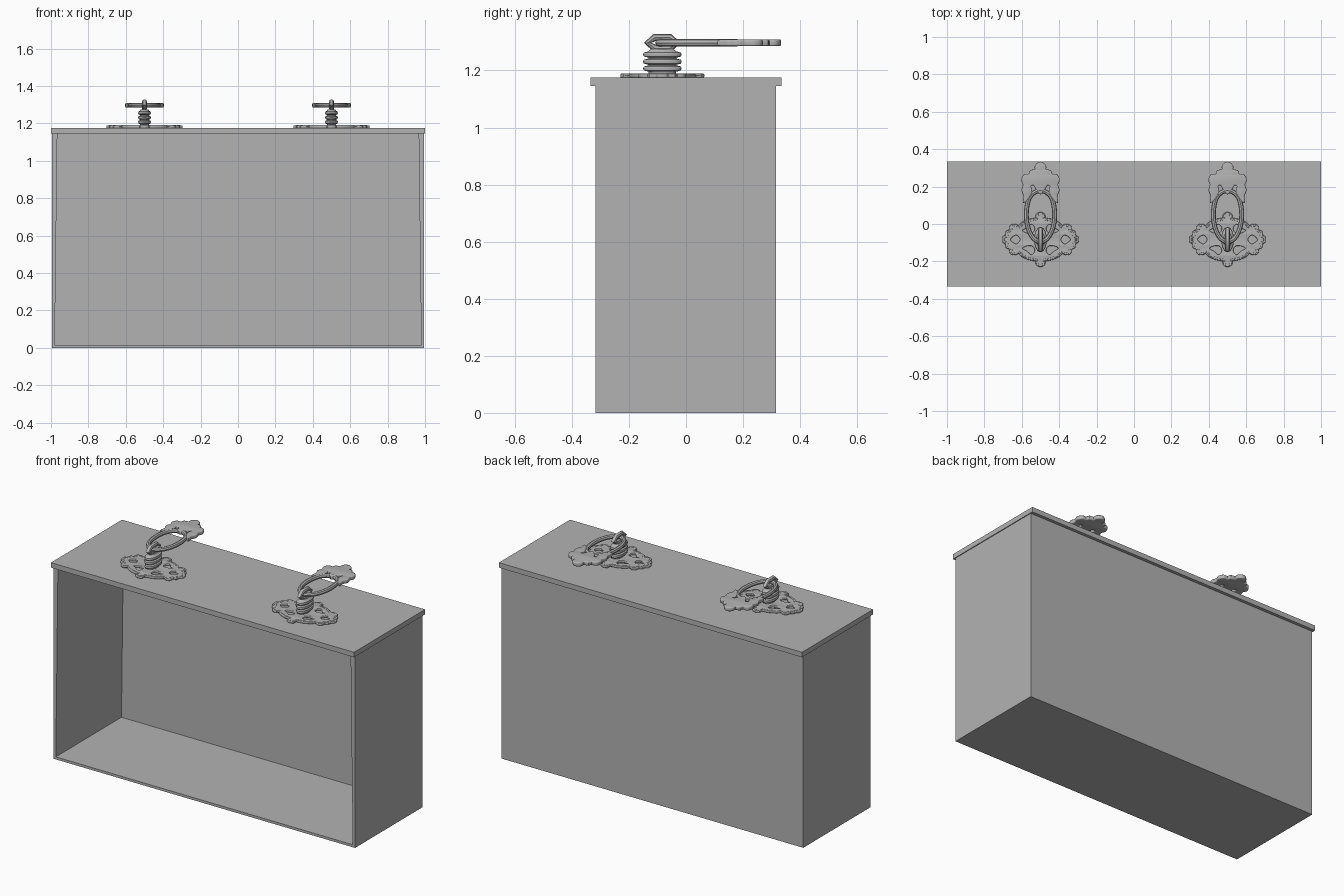
import bpy, bmesh, math

cube = bpy.data.objects.get("Cube")
if cube:
    bpy.data.objects.remove(cube, do_unlink=True)

grey = bpy.data.materials.new("plain grey")
grey.use_nodes = True
COLOUR = (0.45, 0.45, 0.45, 1)
grey.diffuse_color = COLOUR
grey.node_tree.nodes["Principled BSDF"].inputs["Base Color"].default_value = COLOUR


def add_mesh(name, bm):
    bmesh.ops.recalc_face_normals(bm, faces=bm.faces)
    mesh = bpy.data.meshes.new(name)
    bm.to_mesh(mesh)
    bm.free()
    mesh.materials.append(grey)
    obj = bpy.data.objects.new(name, mesh)
    bpy.context.collection.objects.link(obj)
    return obj


def smooth(obj):
    bpy.ops.object.select_all(action='DESELECT')
    obj.select_set(True)
    bpy.context.view_layer.objects.active = obj
    bpy.ops.object.shade_smooth_by_angle(angle=math.radians(40))


def box(name, x0, x1, y0, y1, z0, z1):
    bm = bmesh.new()
    bmesh.ops.create_cube(bm, size=1)
    for v in bm.verts:
        v.co = (x1 if v.co.x > 0 else x0, y1 if v.co.y > 0 else y0, z1 if v.co.z > 0 else z0)
    return add_mesh(name, bm)


def curve_part(name, loops, place, extrude=0, bevel=0, flat=True, rounding=2):
    """Closed loops, as a filled plate with holes or as a round bar."""
    curve = bpy.data.curves.new(name, 'CURVE')
    curve.dimensions = '2D' if flat else '3D'
    curve.fill_mode = 'BOTH' if flat else 'FULL'
    curve.extrude, curve.bevel_depth = extrude, bevel
    curve.bevel_resolution = rounding
    for loop in loops:
        spline = curve.splines.new('POLY')
        spline.points.add(len(loop) - 1)
        for point, co in zip(spline.points, loop):
            point.co = (*co, 0, 1) if len(co) == 2 else (*co, 1)
        spline.use_cyclic_u = True
    temp = bpy.data.objects.new(name, curve)
    bpy.context.collection.objects.link(temp)
    bpy.context.view_layer.update()
    mesh = bpy.data.meshes.new_from_object(temp.evaluated_get(bpy.context.evaluated_depsgraph_get()))
    bpy.data.objects.remove(temp, do_unlink=True)
    bm = bmesh.new()
    bm.from_mesh(mesh)
    bpy.data.meshes.remove(mesh)
    bmesh.ops.remove_doubles(bm, verts=bm.verts, dist=0.0001)
    obj = add_mesh(name, bm)
    obj.location = place
    smooth(obj)
    return obj


def rounded(points, steps=3):
    """Closed smooth loop through the points."""
    out, n = [], len(points)
    for i in range(n):
        a, b, c, d = (points[(i + k) % n] for k in (-1, 0, 1, 2))
        for s in range(steps):
            t = s / steps
            out.append(tuple(b[k] + 0.5 * t * (c[k] - a[k] + t * (2*a[k] - 5*b[k] + 4*c[k] - d[k]
                       + t * (3*(b[k] - c[k]) + d[k] - a[k]))) for k in (0, 1)))
    return out


def mirrored(half, axis=0):
    """Extend an open outline with its mirror image, without repeating points on the axis."""
    sign = (-1, 1) if axis == 0 else (1, -1)
    return half + [(x * sign[0], y * sign[1]) for x, y in reversed(half)
                   if abs((x, y)[axis]) > 1e-6]


def ellipse(cx, cy, rx, ry, n):
    return [(cx + rx * math.cos(2 * math.pi * i / n), cy + ry * math.sin(2 * math.pi * i / n))
            for i in range(n)]


# Case: floor, back and two side walls that thicken upwards, open at the front
FRONT, BACK, RIM = -0.318, 0.316, 1.147
box("case_floor", -0.995, 0.995, FRONT, BACK, 0, 0.015)
box("case_back", -0.995, 0.995, BACK - 0.015, BACK, 0, RIM)
for side, label in ((-1, "right"), (1, "left")):
    wall = box(label + "_wall", 0.98, 0.995, FRONT, BACK, 0, RIM)
    for v in wall.data.vertices:
        if v.co.z > 1 and v.co.x < 0.99:
            v.co.x = 0.966
        v.co.x *= side
    if side < 0:
        wall.data.flip_normals()

# Overhanging top board
box("top_board", -1, 1, -0.335, 0.335, 1.145, 1.175)

# Ornamental outlines
plate_quarter = [(0.2, 0), (0.198, 0.014), (0.186, 0.02), (0.182, 0.042), (0.165, 0.05), (0.16, 0.072),
                 (0.14, 0.08), (0.12, 0.07), (0.1, 0.088), (0.06, 0.106), (0.022, 0.114),
                 (0.02, 0.134), (0, 0.143)]
plate_half = mirrored(plate_quarter)
plate_edge = rounded(mirrored(plate_half, 1))
petal = [(0.03, 0.045), (0.05, 0.03), (0.085, 0.035), (0.1, 0.05), (0.075, 0.065), (0.05, 0.085), (0.03, 0.07)]
petals = [rounded([(x * a, y * b) for x, y in petal]) for a in (-1, 1) for b in (-1, 1)]
diamonds = [rounded([(s * 0.105, 0), (s * 0.13, 0.028), (s * 0.165, 0), (s * 0.13, -0.028)]) for s in (-1, 1)]

crown_outer = [(0.088, 0.12), (0.084, 0.15), (0.096, 0.18), (0.088, 0.21), (0.097, 0.235), (0.085, 0.26),
               (0.06, 0.262), (0.052, 0.282), (0.026, 0.288), (0.024, 0.312), (0, 0.327)]
crown_inner = [(0, 0.165), (0.018, 0.185), (0.035, 0.212), (0.056, 0.205), (0.05, 0.175), (0.066, 0.14)]
crown = mirrored(crown_outer)
crown_edge = crown + [(-x, y) for x, y in reversed(crown_inner)] + crown_inner[1:]

# Ribbed oval post, as radius and height
ribs = [(0.7, 1.18), (0.7, 1.195)]
for z in (1.207, 1.231, 1.256):
    ribs += [(0.72, z - 0.011), (0.95, z - 0.007), (1, z), (0.95, z + 0.007), (0.72, z + 0.011)]
ribs.append((0.6, 1.275))


def post(name, x, y):
    bm = bmesh.new()
    rings = [[bm.verts.new((px, py, z)) for px, py in ellipse(x, y, 0.034 * r, 0.068 * r, 24)]
             for r, z in ribs]
    for low, high in zip(rings, rings[1:]):
        for i in range(24):
            j = (i + 1) % 24
            bm.faces.new((low[i], low[j], high[j], high[i]))
    bm.faces.new(rings[0])
    bm.faces.new(rings[-1])
    smooth(add_mesh(name, bm))


# Two pull handles
HUB = -0.083
for x, label in ((-0.5, "right_"), (0.5, "left_")):
    curve_part(label + "plate", [plate_edge] + petals + diamonds, (x, HUB, 1.182), 0.003, 0.004)
    rim = [(px * 0.95, py * 0.95) for px, py in plate_edge]
    curve_part(label + "plate_rim", [[(px, py, 0) for px, py in rim]], (x, HUB, 1.184),
               bevel=0.007, flat=False, rounding=1)
    post(label + "post", x, HUB)
    eye = [(0, py, pz) for py, pz in ellipse(0, 0, 0.052, 0.022, 6)]
    curve_part(label + "eye", [eye], (x, HUB, 1.297), bevel=0.013, flat=False)
    loop = [(px, py, 0) for px, py in ellipse(0, 0.05, 0.076, 0.145, 40)]
    # The loop's far end is taken over by the crown
    curve = [p if p[1] < 0.14 else (p[0], 0.14 + (p[1] - 0.14) * 0.7, 0) for p in loop]
    curve_part(label + "ring", [curve], (x, 0, 1.297), bevel=0.013, flat=False)
    curve_part(label + "crown", [rounded(crown_edge)], (x, 0, 1.297), 0.006, 0.006)
